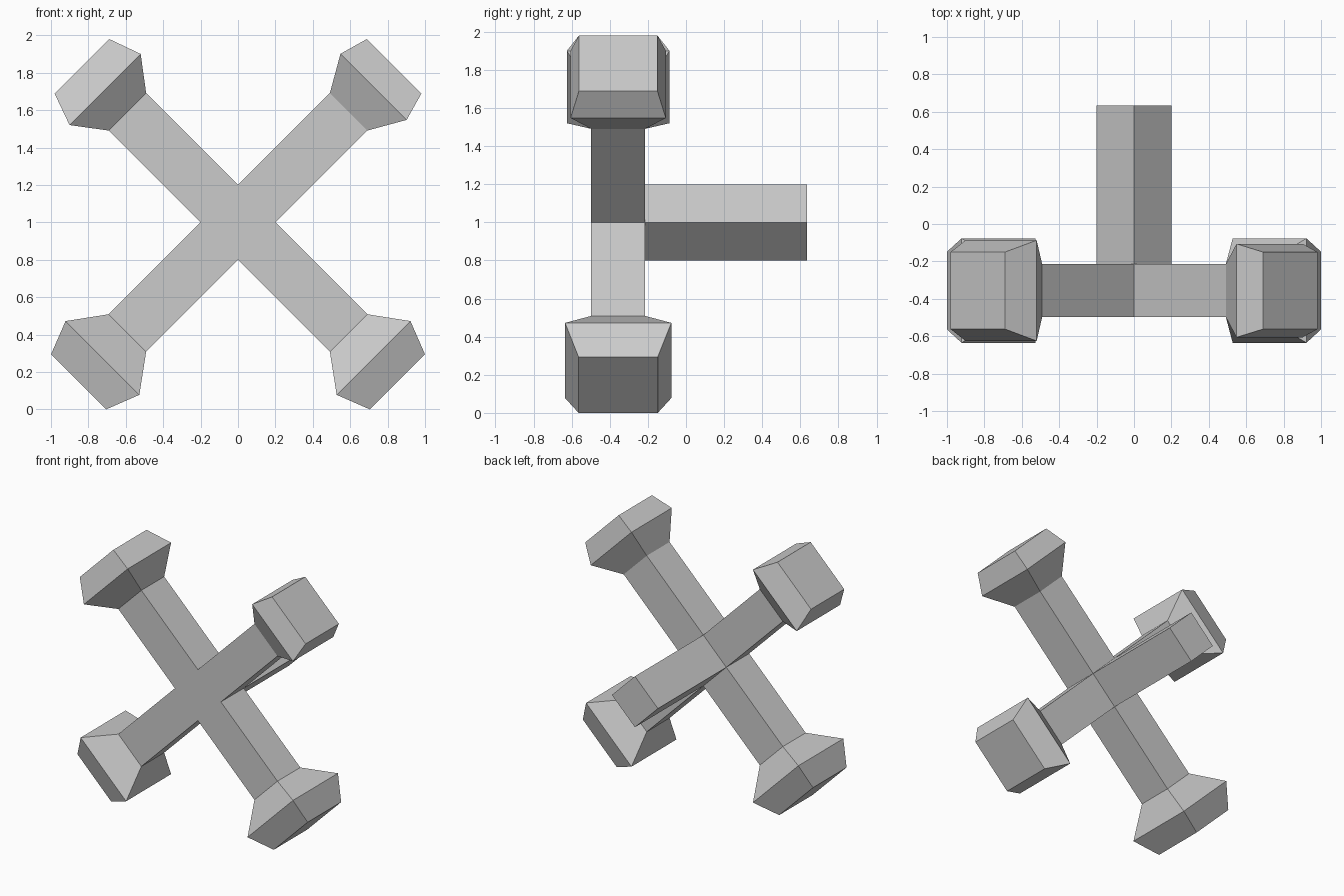
import bpy, bmesh, math
from mathutils import Matrix, Vector

if "Cube" in bpy.data.objects:
    bpy.data.objects.remove(bpy.data.objects["Cube"])

HALF = 0.1415          # half thickness of every bar
CENTRE = Vector((0, -0.356, 1.0))

bm = bmesh.new()
bmesh.ops.create_cube(bm, size=2 * HALF)


def grow(direction, sections):
    """Extrude the hub face on the direction side through (distance, half width) sections."""
    d = Vector(direction)
    face = min(bm.faces, key=lambda f: (f.calc_center_median() - d * HALF).length)
    for dist, half in sections:
        face = bmesh.ops.extrude_discrete_faces(bm, faces=[face])["faces"][0]
        for v in face.verts:
            side = v.co - d * v.co.dot(d)
            k = half / max(abs(c) for c in side)
            v.co = d * dist + side * k


# Four arms with flared, tapered feet (rotated 45 degrees below)
lower = [(0.836, HALF), (1.025, 0.279), (1.206, 0.208)]
grow((1, 0, 0), lower)                                                # lower right
grow((0, 0, -1), lower)                                               # lower left
grow((-1, 0, 0), [(0.836, HALF), (1.005, 0.269), (1.181, 0.206)])     # upper left
grow((0, 0, 1), [(0.836, HALF), (1.025, 0.250), (1.181, 0.206)])      # upper right

# Plain rear bar
grow((0, 1, 0), [(0.99, HALF)])

bm.transform(Matrix.Translation(CENTRE) @ Matrix.Rotation(math.radians(45), 4, 'Y'))
bmesh.ops.recalc_face_normals(bm, faces=bm.faces[:])

mesh = bpy.data.meshes.new("crossed_bar_body")
bm.to_mesh(mesh)
bm.free()
bpy.context.collection.objects.link(bpy.data.objects.new("crossed_bar_body", mesh))
